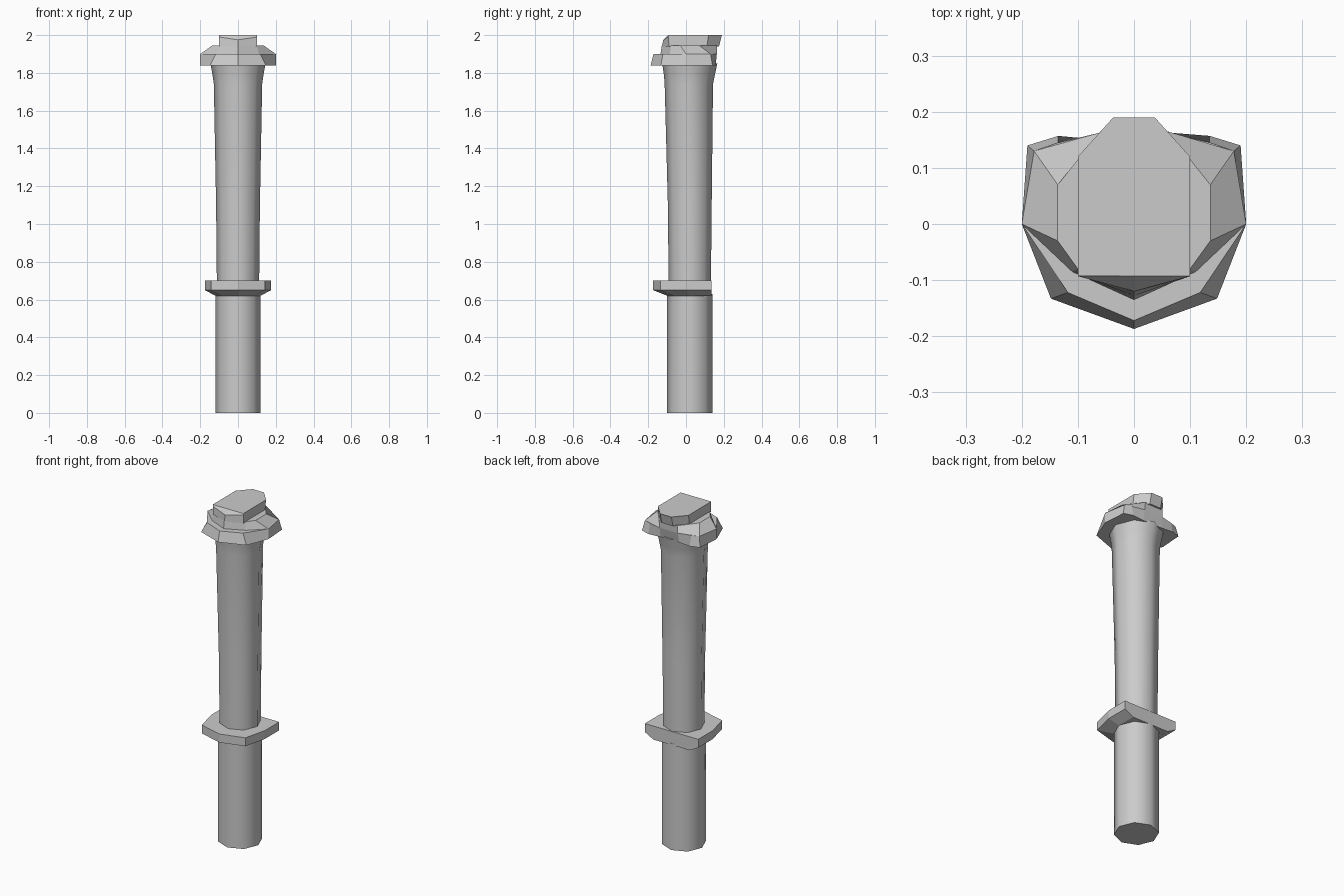
import bpy, bmesh, math

if "Cube" in bpy.data.objects:
    bpy.data.objects.remove(bpy.data.objects["Cube"])


def mirrored(half, z=None):
    """Full outline from the x >= 0 half (front to back); points are (x, y) or (x, y, z)."""
    pts = [(p[0], p[1], p[2] if len(p) > 2 else z) for p in half]
    return pts + [(-x, y, h) for x, y, h in reversed(pts) if x > 1e-6]


def octagon(r, z, cy=0.02):
    return [(r * math.sin(i * math.pi / 4), cy - r * math.cos(i * math.pi / 4), z) for i in range(8)]


def loft(name, levels, smooth=False):
    bm = bmesh.new()
    loops = [[bm.verts.new(p) for p in level] for level in levels]
    n = len(loops[0])
    for a, b in zip(loops, loops[1:]):
        for i in range(n):
            j = (i + 1) % n
            bm.faces.new((a[i], a[j], b[j], b[i]))
    bm.faces.new(loops[0][::-1])
    bm.faces.new(loops[-1])
    bmesh.ops.recalc_face_normals(bm, faces=bm.faces)
    mesh = bpy.data.meshes.new(name)
    bm.to_mesh(mesh)
    bm.free()
    obj = bpy.data.objects.new(name, mesh)
    bpy.context.collection.objects.link(obj)
    if smooth:
        bpy.ops.object.select_all(action='DESELECT')
        obj.select_set(True)
        bpy.context.view_layer.objects.active = obj
        bpy.ops.object.shade_smooth_by_angle(angle=math.radians(60))
    return obj


# Octagonal shafts: straight below, flaring above
loft("lower_shaft", [octagon(0.12, 0), octagon(0.12, 0.63)], True)
loft("upper_shaft", [octagon(0.112, 0.69), octagon(0.116, 1.1), octagon(0.128, 1.74, 0.015),
                     octagon(0.135, 1.79, 0.018), octagon(0.146, 1.85, 0.02)], True)

# Flat-backed collar with bevelled underside
collar = [(0, -0.175), (0.142, -0.135), (0.175, 0), (0.175, 0.135)]
collar_base = [(0, -0.1), (0.085, -0.065), (0.12, 0.02), (0.12, 0.135)]
loft("collar", [mirrored(collar_base, 0.62), mirrored(collar, 0.65), mirrored(collar, 0.70)])

# Wide rim of the cap
rim_low = [(0, -0.187), (0.148, -0.133), (0.2, 0), (0.19, 0.14), (0.135, 0.157), (0.06, 0.15)]
rim_top = [(0, -0.172), (0.118, -0.122), (0.2, 0), (0.178, 0.13), (0.135, 0.145), (0.06, 0.163)]
loft("cap_rim", [mirrored(rim_low, 1.84), mirrored(rim_top, 1.90)])

# Sloped middle tier
tier_low = [(0, -0.135), (0.11, -0.085), (0.2, 0), (0.178, 0.13), (0.06, 0.163)]
tier_top = [(0, -0.128), (0.1, -0.08), (0.136, -0.03), (0.136, 0.07), (0.06, 0.165)]
loft("cap_tier", [mirrored(tier_low, 1.90), mirrored(tier_top, 1.945)])

# Top block with pointed front and overhanging back
block_low = [(0, -0.128), (0.1, -0.09), (0.1, 0.11), (0.037, 0.175)]
block_mid = [(0, -0.12, 1.975), (0.1, -0.093, 1.99), (0.1, 0.118, 1.99), (0.037, 0.187, 1.99)]
block_top = [(0, -0.093), (0.1, -0.093), (0.1, 0.12), (0.037, 0.19)]
loft("cap_block", [mirrored(block_low, 1.94), mirrored(block_mid), mirrored(block_top, 2.0)])
